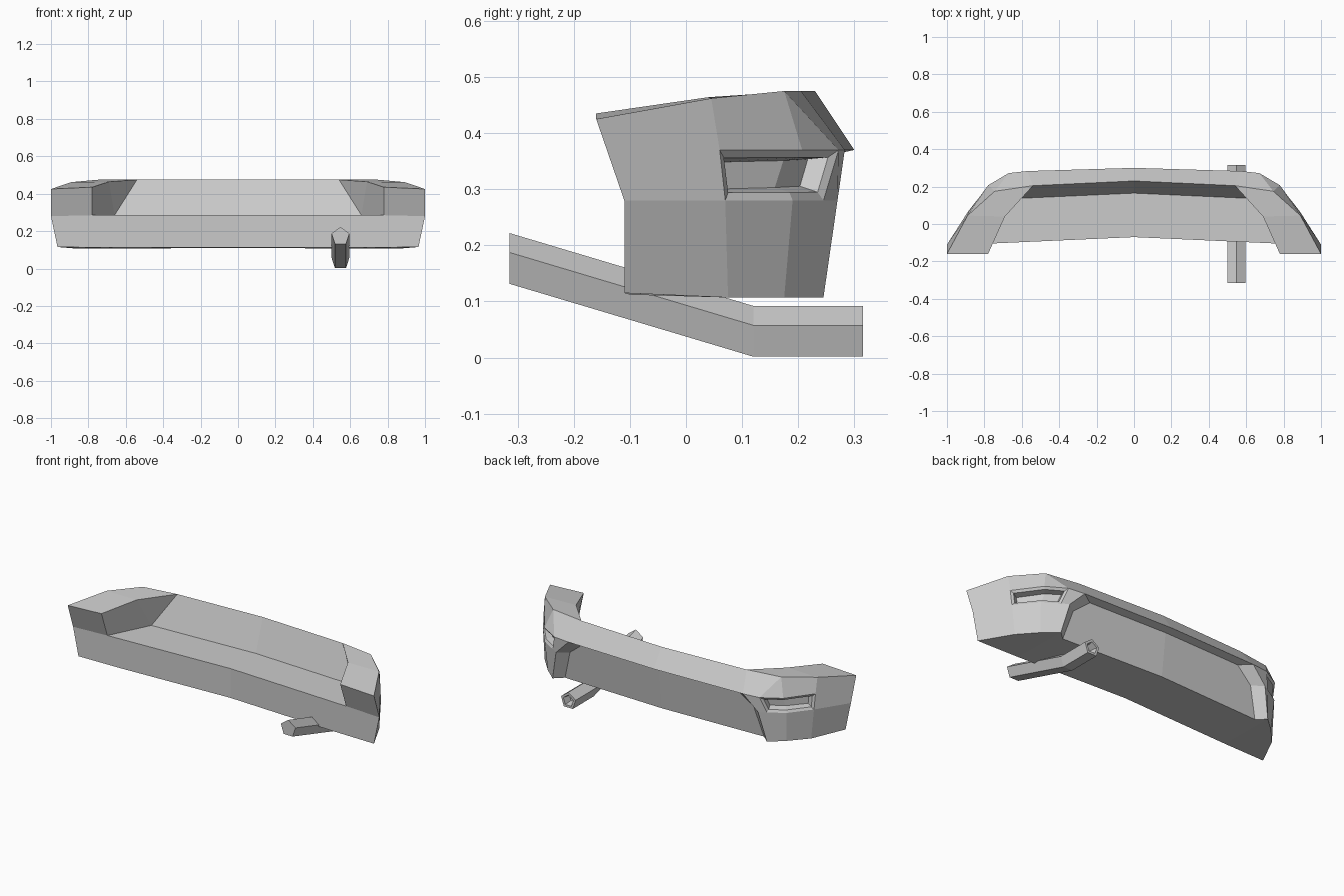
import bpy, bmesh, math

if "Cube" in bpy.data.objects:
    bpy.data.objects.remove(bpy.data.objects["Cube"])


def make_object(name, bm):
    mesh = bpy.data.meshes.new(name)
    bm.to_mesh(mesh)
    bm.free()
    ob = bpy.data.objects.new(name, mesh)
    bpy.context.collection.objects.link(ob)
    return ob


# Bumper, right half: named corners of the shell
bm = bmesh.new()
P = dict(
    # top rim, outer side of wing to centre
    T1=(1, -.16, .425), T2=(.89, .045, .462), T3=(.745, .175, .475),
    T4=(.54, .205, .475), T0=(0, .23, .475),
    # inner edge of wing top
    I1=(.78, -.16, .435), I2=(.69, .04, .464),
    # lip under the upper band
    L2=(.888, .06, .37), L3=(.78, .207, .37), Lb=(.67, .272, .37),
    L4=(.57, .283, .37), L0=(0, .30, .37),
    # waist line
    M1=(1, -.11, .28), M2=(.885, .07, .28), M3=(.79, .19, .28),
    Mb=(.70, .245, .28), M4=(.66, .27, .28),
    # bottom edge
    B1=(.965, -.11, .115), B2=(.87, .075, .107), B3=(.78, .175, .107),
    B4=(.70, .245, .107), B0=(0, .225, .11),
    # recessed rear panel
    R0=(0, .255, .36), R4=(.50, .24, .36), Rm=(.60, .225, .28), RB=(.65, .20, .107),
    # front face and shelf
    F0=(0, -.07, .112), F1=(.70, -.10, .112), G0=(0, -.07, .285),
    S1=(.78, -.105, .285), S2=(.66, .135, .285), S0=(0, .165, .285),
)
v = {k: bm.verts.new(c) for k, c in P.items()}


def face(*names):
    return bm.faces.new([v[n] for n in names])


# Wing top and upper band
face("T1", "T2", "I2", "I1")
face("T2", "T3", "T4", "I2")
face("T4", "T0", "L0", "L4")
face("T4", "T3", "Lb", "L4")
face("T3", "L3", "Lb")
face("T2", "T3", "L3", "L2")
# Outer side of the corner block
face("T1", "T2", "L2", "M2", "M1")
lamp = [face("L2", "L3", "M3", "M2"), face("L3", "Lb", "Mb", "M3")]
face("Lb", "L4", "M4", "Mb")
face("M1", "M2", "B2", "B1")
face("M2", "M3", "B3", "B2")
face("M3", "Mb", "M4", "B4", "B3")
# Recess walls and rear panel
face("L4", "L0", "R0", "R4")
face("L4", "R4", "Rm", "M4")
face("M4", "Rm", "RB", "B4")
face("R4", "R0", "B0", "RB", "Rm")
# Underside, front face and shelf
face("B1", "B2", "B3", "B4", "F1")
face("B4", "RB", "B0", "F0", "F1")
face("F0", "F1", "B1", "M1", "S1", "G0")
face("G0", "S1", "S2", "S0")
# Wing end and inner walls
face("I1", "T1", "M1", "S1")
face("I1", "I2", "S2", "S1")
face("I2", "T4", "S2")
face("S2", "T4", "T0", "S0")
bmesh.ops.recalc_face_normals(bm, faces=bm.faces[:])

# Lamp pocket sunk into the corner
for thick, depth in ((.014, -.008), (.007, -.035)):
    bmesh.ops.inset_region(bm, faces=lamp, thickness=thick, depth=depth,
                           use_even_offset=True, use_boundary=True)
bumper = make_object("rear_bumper", bm)
mirror = bumper.modifiers.new("mirror", 'MIRROR')
mirror.use_clip = True

# Exhaust pipe: pentagon swept along a bent path, hollow at the tail end
bm = bmesh.new()
rings = []
for y, z, r in ((-.315, .172, .05), (.12, .042, .05), (.315, .042, .05),
                (.315, .042, .034), (.27, .042, .025)):
    rings.append([bm.verts.new((.548 + r * math.sin(math.tau * i / 5), y,
                                z + r * math.cos(math.tau * i / 5))) for i in range(5)])
for a, b in zip(rings, rings[1:]):
    for i in range(5):
        j = (i + 1) % 5
        bm.faces.new((a[i], a[j], b[j], b[i]))
bm.faces.new(rings[0])
bm.faces.new(rings[-1])
bmesh.ops.recalc_face_normals(bm, faces=bm.faces[:])
make_object("exhaust_pipe", bm)
